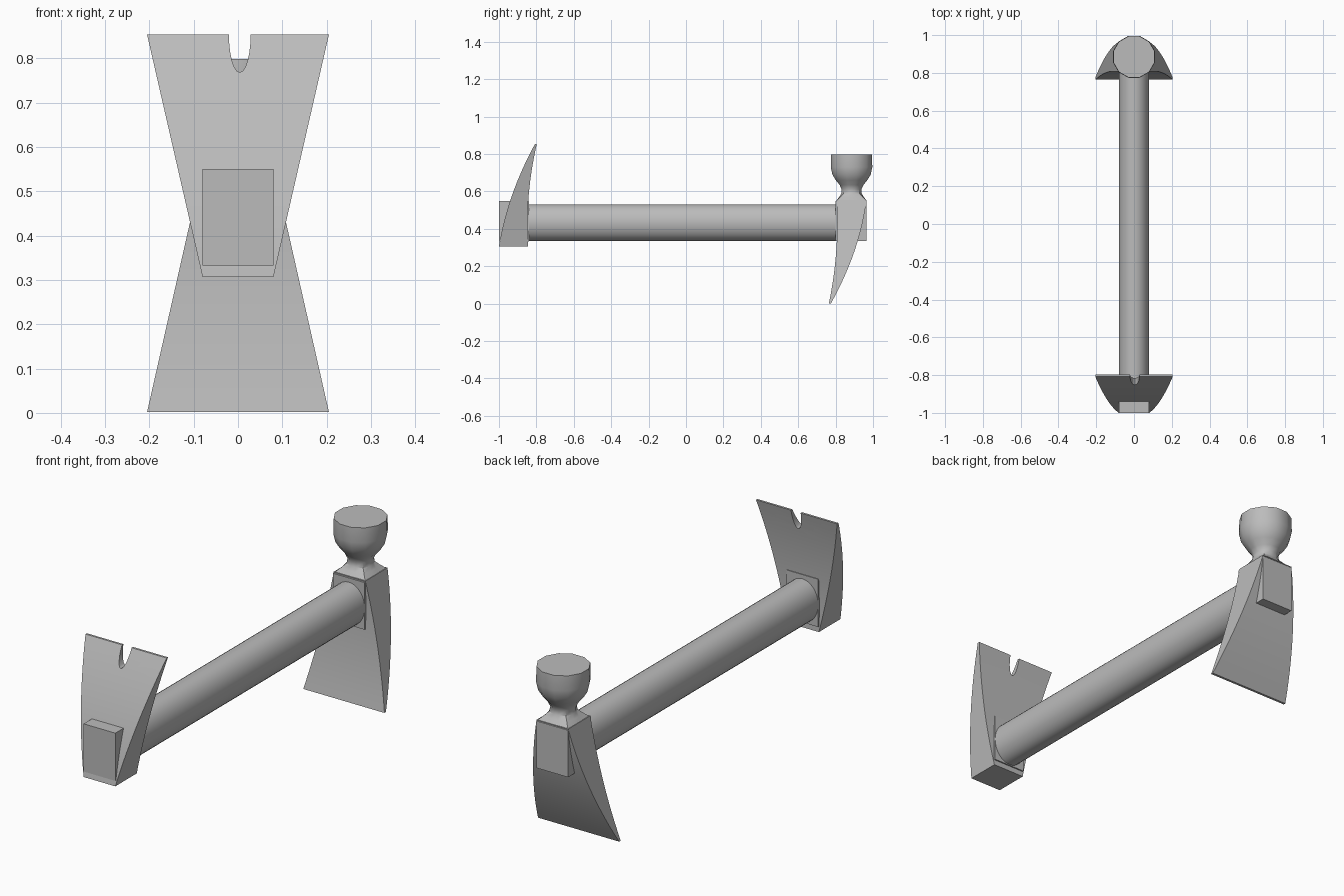
import bpy, bmesh, math

if "Cube" in bpy.data.objects:
    bpy.data.objects.remove(bpy.data.objects["Cube"])

steel = bpy.data.materials.new("grey steel")
steel.use_nodes = True
GREY = (0.5, 0.5, 0.5, 1)
steel.diffuse_color = GREY
steel.node_tree.nodes["Principled BSDF"].inputs["Base Color"].default_value = GREY


def loft(name, rings, smooth=True):
    """Skin a list of equal-length point rings and cap both ends."""
    bm = bmesh.new()
    loops = [[bm.verts.new(p) for p in ring] for ring in rings]
    n = len(loops[0])
    for a, b in zip(loops, loops[1:]):
        for i in range(n):
            j = (i + 1) % n
            bm.faces.new((a[i], a[j], b[j], b[i]))
    bm.faces.new(loops[0])
    bm.faces.new(loops[-1])
    bmesh.ops.recalc_face_normals(bm, faces=bm.faces)
    mesh = bpy.data.meshes.new(name)
    bm.to_mesh(mesh)
    bm.free()
    mesh.materials.append(steel)
    obj = bpy.data.objects.new(name, mesh)
    bpy.context.collection.objects.link(obj)
    if smooth:
        shade(obj)
    return obj


def shade(obj):
    bpy.ops.object.select_all(action='DESELECT')
    obj.select_set(True)
    bpy.context.view_layer.objects.active = obj
    bpy.ops.object.shade_smooth_by_angle(angle=math.radians(35))


def block(name, x, y0, y1, z0, z1):
    return loft(name, [[(-x, y, z0), (x, y, z0), (x, y, z1), (-x, y, z1)]
                       for y in (y0, y1)], smooth=False)


def blade(name, z_root, z_tip, outer, inner, steps=14):
    """Curved flaring blade; outer and inner are quadratic y curves (root, mid, tip)."""
    def at(c, t):
        return c[0] * (1-t) * (1-2*t) + c[1] * 4*t*(1-t) + c[2] * t * (2*t-1)
    rings = []
    for i in range(steps + 1):
        t = i / steps
        w = 0.08 + 0.125 * t
        z = z_root + (z_tip - z_root) * t
        yo, yi = at(outer, t), at(inner, t)
        rings.append([(-w, yo, z), (w, yo, z), (w, yi, z), (-w, yi, z)])
    return loft(name, rings, smooth=False)


# Oval handle
handle = [[(0.08 * math.cos(a), y, 0.433 + 0.098 * math.sin(a))
           for a in (math.tau * i / 32 for i in range(32))] for y in (-0.86, 0.82)]
loft("handle", handle)

# Pry blade with its nail notch
pry = blade("pry_blade", 0.307, 0.853, (-1, -0.93, -0.808), (-0.845, -0.841, -0.798))
notch = [[(0.004 + 0.0245 * math.cos(a), y, 0.853 + 0.085 * math.sin(a))
          for a in (math.pi + math.pi * i / 12 for i in range(13))]
         + [(0.0285, y, 0.9), (-0.0205, y, 0.9)] for y in (-1.05, -0.7)]
cutter = loft("notch_cutter", notch, smooth=False)
cut = pry.modifiers.new("notch", 'BOOLEAN')
cut.operation = 'DIFFERENCE'
cut.solver = 'EXACT'
cut.object = cutter
bpy.context.view_layer.objects.active = pry
bpy.ops.object.modifier_apply(modifier=cut.name)
bpy.data.objects.remove(cutter)
shade(pry)
block("pry_socket", 0.08, -1.0, -0.84, 0.332, 0.55)

# Adze blade and its socket
shade(blade("adze_blade", 0.555, 0.002, (0.965, 0.9, 0.775), (0.805, 0.803, 0.764)))
block("adze_socket", 0.08, 0.80, 0.965, 0.335, 0.55)

# Hammer poll: square root blending into a twelve-sided head
angles = [math.radians(15 + 30 * i) for i in range(12)]
rings = []
for z, r, square in ((0.55, 0.081, 1), (0.572, 0.066, 0.6), (0.59, 0.055, 0.2),
                     (0.612, 0.055, 0), (0.635, 0.066, 0), (0.66, 0.087, 0),
                     (0.69, 0.106, 0), (0.73, 0.115, 0), (0.798, 0.113, 0)):
    ring = []
    for a in angles:
        c, s = math.cos(a), math.sin(a)
        k = r * (1 + square * (1 / max(abs(c), abs(s)) - 1))
        ring.append((k * c, 0.885 + k * s, z))
    rings.append(ring)
loft("hammer_poll", rings)
